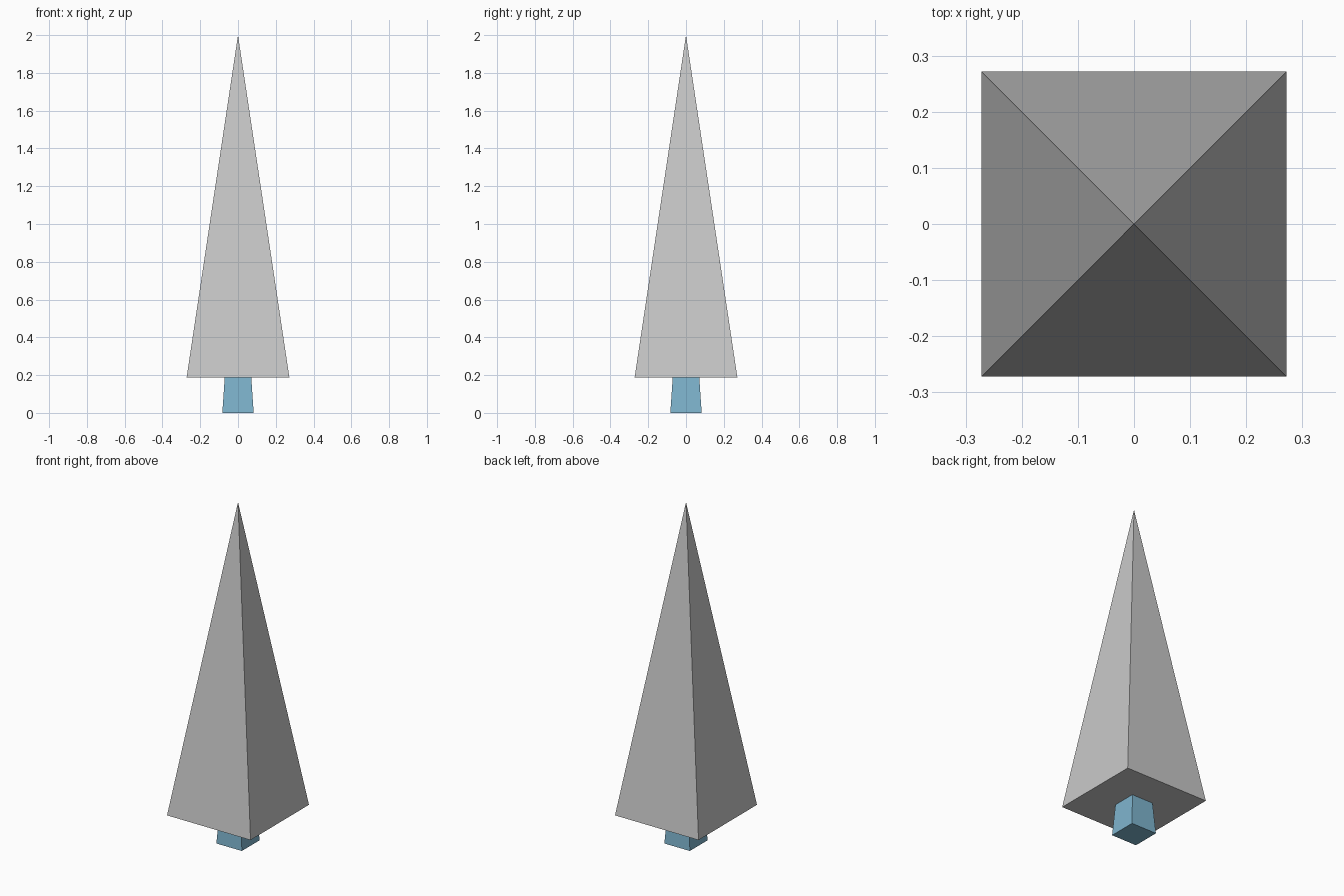
import bpy
import math

cube = bpy.data.objects.get("Cube")
if cube:
    bpy.data.objects.remove(cube, do_unlink=True)


def make_material(name, rgb):
    mat = bpy.data.materials.new(name)
    mat.use_nodes = True
    colour = (*rgb, 1.0)
    mat.diffuse_color = colour
    bsdf = next(n for n in mat.node_tree.nodes if n.type == "BSDF_PRINCIPLED")
    bsdf.inputs["Base Color"].default_value = colour
    return mat


def square_cone(name, half_bottom, half_top, z0, z1, mat):
    """Four-sided cone or frustum with its sides facing the axes."""
    bpy.ops.mesh.primitive_cone_add(
        vertices=4,
        radius1=half_bottom * math.sqrt(2),
        radius2=half_top * math.sqrt(2),
        depth=z1 - z0,
        location=(0, 0, (z0 + z1) / 2),
        rotation=(0, 0, math.radians(45)),
    )
    obj = bpy.context.object
    obj.name = name
    bpy.ops.object.transform_apply(location=False, rotation=True, scale=False)
    obj.data.materials.append(mat)
    bpy.ops.object.shade_flat()
    return obj


grey = make_material("light grey", (0.58, 0.58, 0.58))
blue = make_material("soft blue", (0.21, 0.46, 0.62))

# Tapered trunk, reaching the underside of the foliage
square_cone("trunk", 0.083, 0.07, 0.0, 0.19, blue)

# Tall pyramid of foliage
square_cone("foliage", 0.272, 0.0, 0.187, 2.0, grey)
